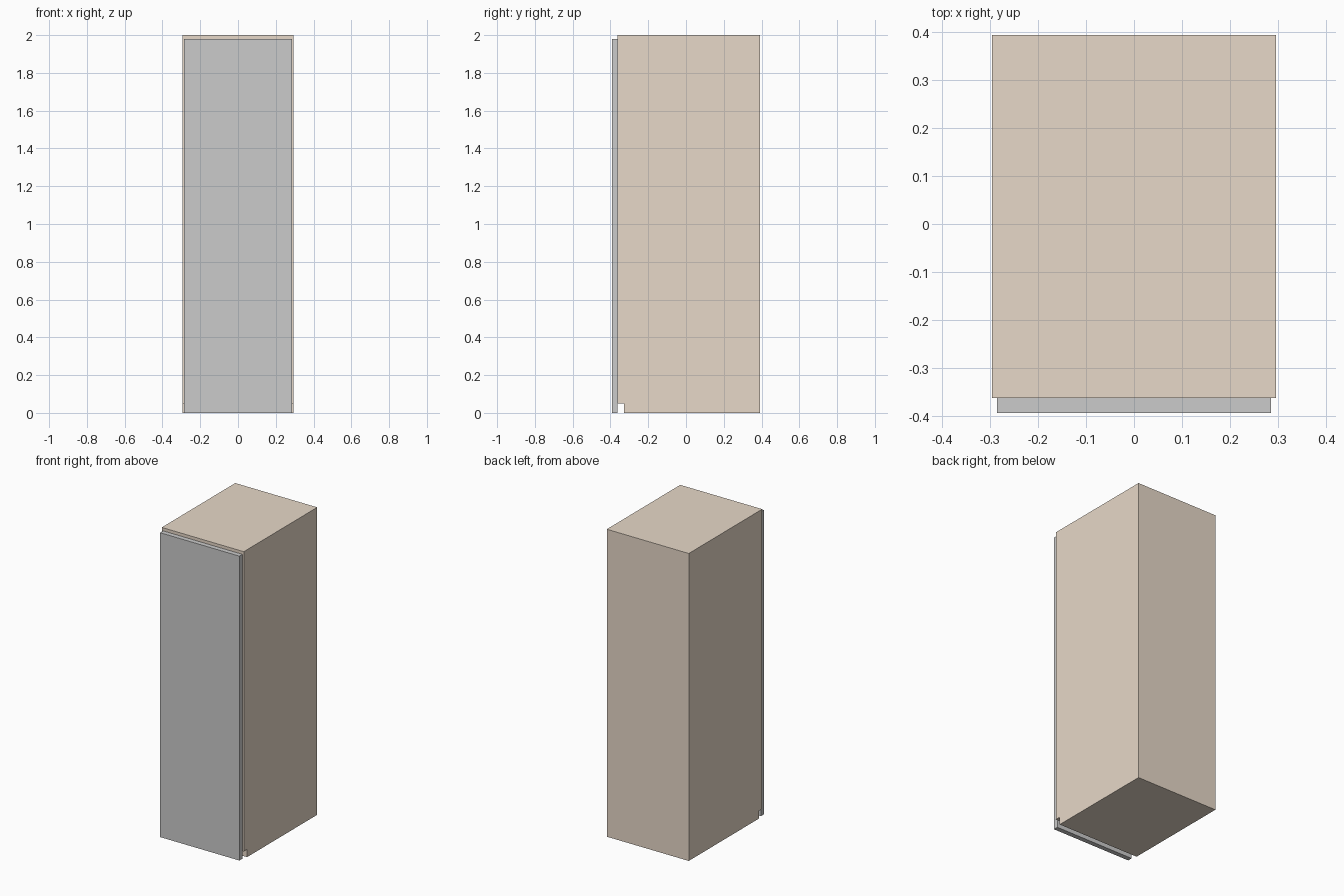
import bpy, bmesh

if "Cube" in bpy.data.objects:
    bpy.data.objects.remove(bpy.data.objects["Cube"])


def extrude_profile(name, profile, half_width):
    """Extrude a closed (y, z) profile along x, centred on x = 0."""
    bm = bmesh.new()
    face = bm.faces.new([bm.verts.new((-half_width, y, z)) for y, z in profile])
    result = bmesh.ops.extrude_face_region(bm, geom=[face])
    moved = [v for v in result["geom"] if isinstance(v, bmesh.types.BMVert)]
    bmesh.ops.translate(bm, verts=moved, vec=(2 * half_width, 0, 0))
    bmesh.ops.recalc_face_normals(bm, faces=bm.faces)
    mesh = bpy.data.meshes.new(name)
    bm.to_mesh(mesh)
    bm.free()
    obj = bpy.data.objects.new(name, mesh)
    bpy.context.collection.objects.link(obj)
    return obj


back, body_front, door_front = 0.393, -0.362, -0.393
kick_y, kick_z = -0.328, 0.05

# Cabinet body with a toe-kick notch along the lower front edge
body = extrude_profile("cabinet_body", [
    (back, 0), (back, 2), (body_front, 2),
    (body_front, kick_z), (kick_y, kick_z), (kick_y, 0)], 0.295)
beige = bpy.data.materials.new("beige")
beige.diffuse_color = (0.8, 0.69, 0.58, 1)
beige.use_nodes = True
beige.node_tree.nodes["Principled BSDF"].inputs["Base Color"].default_value = beige.diffuse_color
body.data.materials.append(beige)

# Full-height door slab, slightly narrower and lower than the body
extrude_profile("door", [
    (body_front, 0), (body_front, 1.98), (door_front, 1.98), (door_front, 0)], 0.285)
